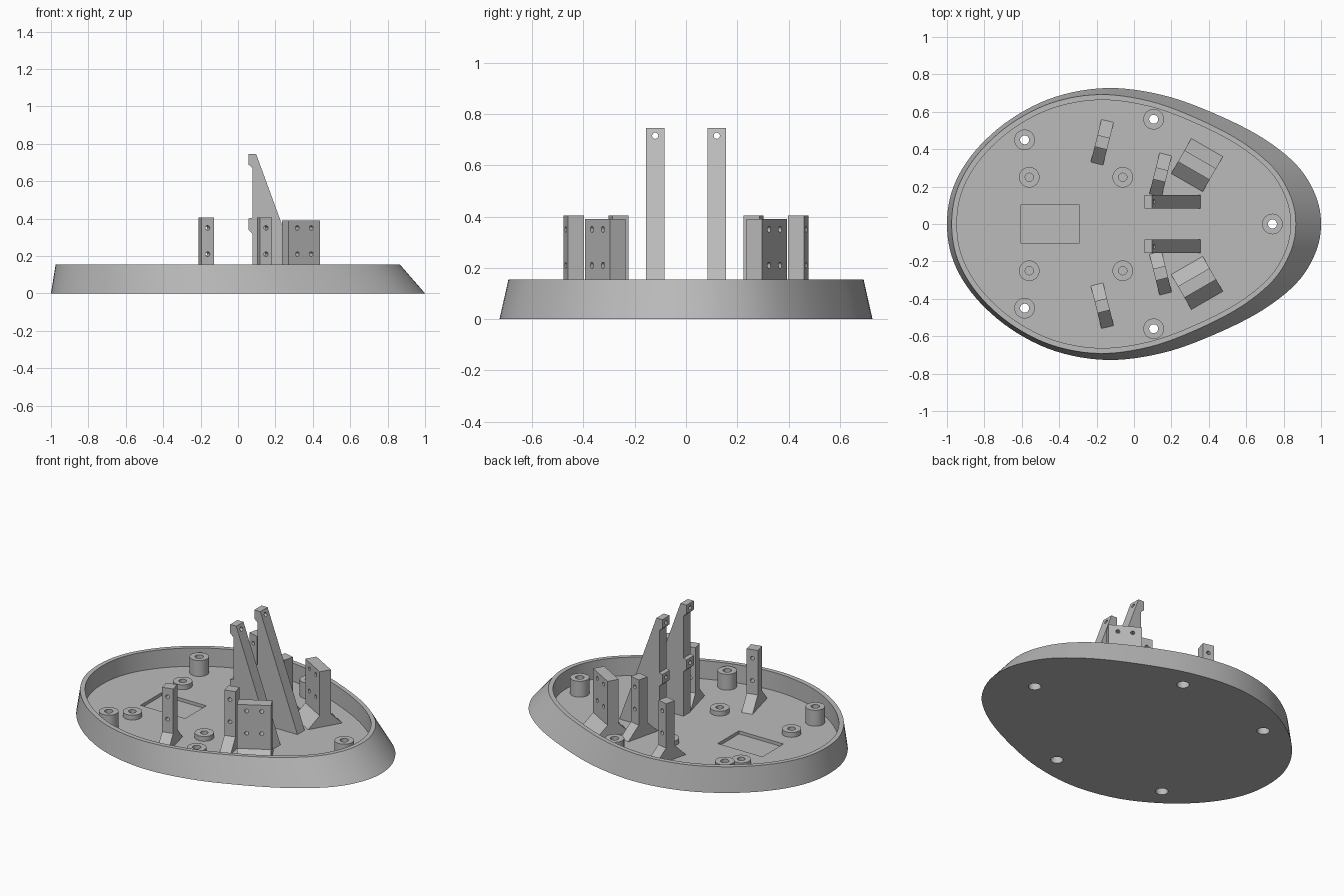
import bpy, bmesh
from math import cos, sin, pi, radians
from mathutils import Vector, Matrix, geometry

if "Cube" in bpy.data.objects:
    bpy.data.objects.remove(bpy.data.objects["Cube"])

FLOOR, RIM = 0.04, 0.155

grey = bpy.data.materials.new("plain grey")
grey.use_nodes = True
grey.diffuse_color = (0.5, 0.5, 0.5, 1)
grey.node_tree.nodes["Principled BSDF"].inputs["Base Color"].default_value = (0.5, 0.5, 0.5, 1)


def make(name, bm):
    bmesh.ops.recalc_face_normals(bm, faces=bm.faces)
    mesh = bpy.data.meshes.new(name)
    bm.to_mesh(mesh)
    bm.free()
    mesh.materials.append(grey)
    ob = bpy.data.objects.new(name, mesh)
    bpy.context.collection.objects.link(ob)
    return ob


def smooth(ob):
    bpy.ops.object.select_all(action="DESELECT")
    ob.select_set(True)
    bpy.context.view_layer.objects.active = ob
    bpy.ops.object.shade_smooth_by_angle(angle=radians(35))


def prism(name, points, depth):
    """Extrude a closed loop of 3D points along a vector."""
    bm = bmesh.new()
    face = bm.faces.new([bm.verts.new(p) for p in points])
    new = bmesh.ops.extrude_face_region(bm, geom=[face])["geom"]
    bmesh.ops.translate(bm, vec=depth, verts=[v for v in new if isinstance(v, bmesh.types.BMVert)])
    return make(name, bm)


def rod(start, direction, radius, length):
    """Cylinder cutter running from start along direction."""
    turn = Vector(direction).to_track_quat("Z", "Y").to_matrix()
    ring = [Vector(start) + turn @ Vector((radius * cos(2 * pi * i / 24), radius * sin(2 * pi * i / 24), 0))
            for i in range(24)]
    return prism("cutter", ring, Vector(direction).normalized() * length)


def cut(ob, cutters):
    for c in cutters:
        c.hide_render = True
        mod = ob.modifiers.new("cut", "BOOLEAN")
        mod.operation, mod.solver, mod.object = "DIFFERENCE", "EXACT", c
    graph = bpy.context.evaluated_depsgraph_get()
    mesh = bpy.data.meshes.new_from_object(ob.evaluated_get(graph))
    ob.modifiers.clear()
    ob.data = mesh
    for c in cutters:
        bpy.data.objects.remove(c)


def boss(name, x, y, profile):
    """Lathe a closed radius/height profile."""
    bm = bmesh.new()
    n = 40
    rings = [[bm.verts.new((x + r * cos(2 * pi * i / n), y + r * sin(2 * pi * i / n), z)) for i in range(n)]
             for r, z in profile]
    for a, b in zip(rings, rings[1:] + rings[:1]):
        for i in range(n):
            j = (i + 1) % n
            bm.faces.new((a[i], a[j], b[j], b[i]))
    smooth(make(name, bm))


# Egg-shaped outline, smoothed through a few points
half = [(-1, 0), (-.965, .2), (-.85, .39), (-.66, .56), (-.42, .68), (-.14, .727), (.15, .69),
        (.42, .595), (.68, .465), (.87, .315), (.97, .155), (1, 0)]
knots = [Vector((x, y, 0)) for x, y in half + [(x, -y) for x, y in half[-2:0:-1]]]
outline = []
for i, p in enumerate(knots):
    q = knots[(i + 1) % len(knots)]
    before, after = knots[i - 1], knots[(i + 2) % len(knots)]
    curve = geometry.interpolate_bezier(p, p + (q - before) / 6, q - (after - p) / 6, q, 7)
    outline += curve[:-1]

# Tray: sloped outer wall, rim, inner wall and floor
bm = bmesh.new()
levels = [(0, 1, 1, 0), (-.055, .92, .952, RIM), (-.055, .892, .912, RIM), (-.055, .892, .912, FLOOR)]
rings = [[bm.verts.new((cx + sx * p.x, sy * p.y, z)) for p in outline] for cx, sx, sy, z in levels]
for a, b in zip(rings, rings[1:]):
    for i in range(len(a)):
        j = (i + 1) % len(a)
        bm.faces.new((a[i], a[j], b[j], b[i]))
bm.faces.new(rings[0])
bm.faces.new(rings[-1])
tray = make("tray", bm)

# Screw holes and the rectangular recess in the floor
tall = [(-.585, .45), (-.585, -.45), (.105, .56), (.105, -.56), (.74, 0)]
cutters = [rod((x, y, -.1), (0, 0, 1), .036, .2) for x, y in tall]
recess = [(-.605, -.105, .02), (-.295, -.105, .02), (-.295, .105, .02), (-.605, .105, .02)]
cutters.append(prism("cutter", recess, Vector((0, 0, .1))))
cut(tray, cutters)
smooth(tray)

# Tall screw bosses with a counterbore, and low standoffs
for x, y in tall:
    boss("screw_boss", x, y, [(.055, FLOOR), (.055, .14), (.024, .14), (.024, .09), (.036, .09), (.036, FLOOR)])
for x in (-.56, -.06):
    for y in (-.25, .25):
        boss("standoff", x, y, [(.055, FLOOR), (.055, .07), (.022, .07), (.022, FLOOR)])


def bracket(name, x, y, angle, width, thick, foot, top, columns):
    """Upright plate with a sloped foot front and back and rows of holes."""
    side = 1 if y > 0 else -1
    n = Vector((sin(angle), side * cos(angle), 0))
    u = Vector((cos(angle), -side * sin(angle), 0))
    centre = Vector((x, y, 0))
    t = thick / 2
    section = [(-t - foot, FLOOR), (-t, FLOOR + foot), (-t, top), (t, top), (t, FLOOR + foot), (t + foot, FLOOR)]
    points = [centre + n * d - u * width / 2 + Vector((0, 0, z)) for d, z in section]
    ob = prism(name, points, u * width)
    cut(ob, [rod(centre + u * c - n * .1 + Vector((0, 0, z)), n, .012, .2) for c in columns for z in (.21, .35)])


for side, label in ((1, "left"), (-1, "right")):
    bracket(label + "_wide_bracket", .337, side * .315, radians(30), .195, .07, .073, .39, (-.043, .043))
    bracket(label + "_outer_bracket", -.17, side * .437, radians(14), .068, .065, .085, .405, (0,))
    bracket(label + "_inner_bracket", .142, side * .263, radians(14), .068, .065, .08, .405, (0,))

    # Tall slanted post with two pads on its upright edge
    y = side * .12
    edge = [(.355, FLOOR), (.097, .745), (.055, .745), (.055, .69), (.077, .67), (.077, .405),
            (.055, .4), (.055, .34), (.077, .32), (.077, FLOOR)]
    post = prism(label + "_post", [(x, y - .036, z) for x, z in edge], Vector((0, .072, 0)))
    cut(post, [rod((0, y, .715), (1, 0, 0), .012, .3), rod((0, y, .37), (1, 0, 0), .012, .11)])
